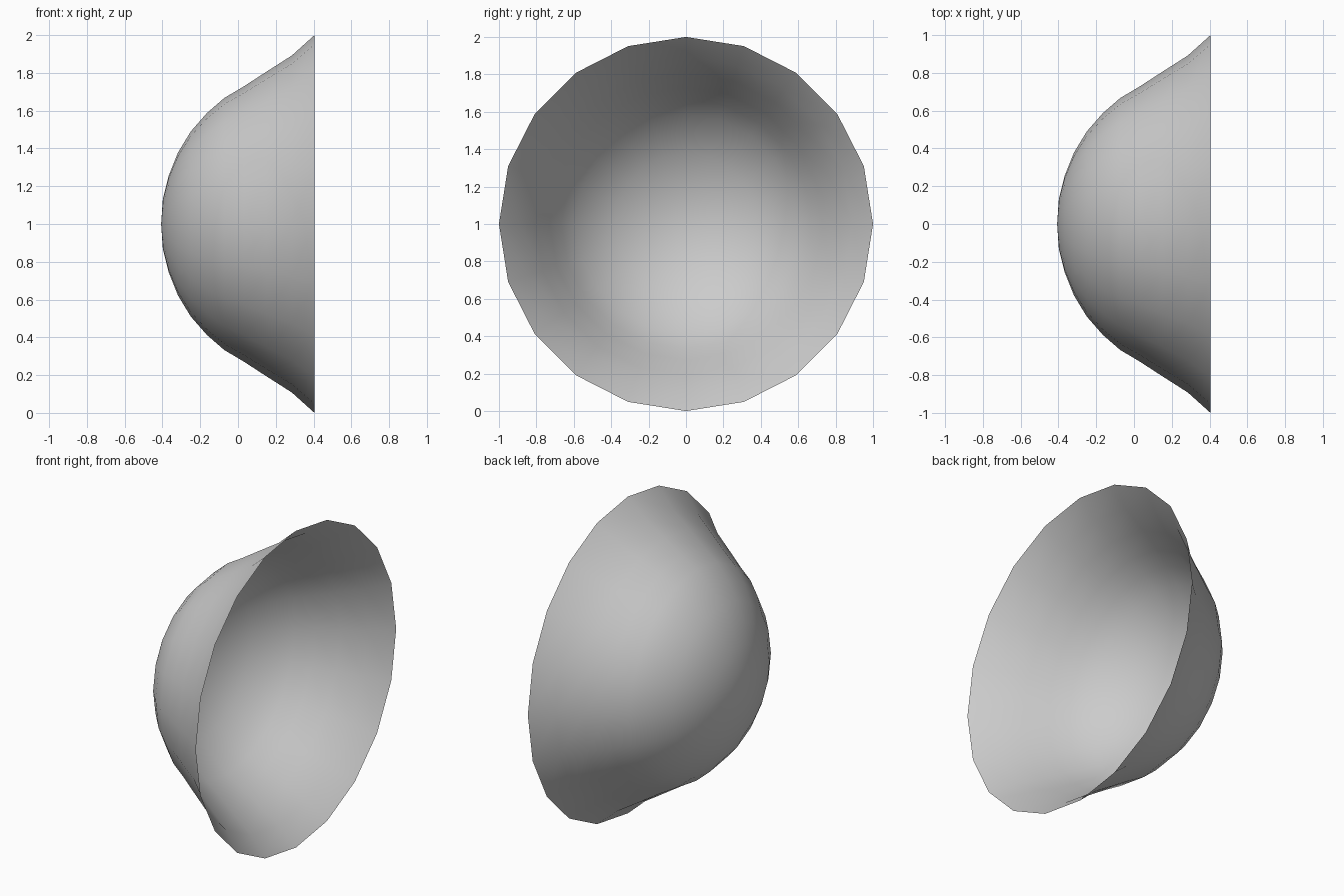
import bpy, bmesh, math

if "Cube" in bpy.data.objects:
    bpy.data.objects.remove(bpy.data.objects["Cube"])

SIDES = 20
# bowl profile from the closed end to the flared rim: (x, radius)
PROFILE = [(-0.398, 0.13), (-0.367, 0.255), (-0.318, 0.378), (-0.25, 0.49),
           (-0.164, 0.588), (-0.073, 0.667), (0.03, 0.728), (0.15, 0.806),
           (0.285, 0.892), (0.405, 1.0)]

bm = bmesh.new()


def ring(x, r):
    return [bm.verts.new((x, r * math.sin(2 * math.pi * i / SIDES),
                          1 + r * math.cos(2 * math.pi * i / SIDES)))
            for i in range(SIDES)]


# thin open shell turned about the x axis
rings = [ring(x, r) for x, r in PROFILE]
pole = bm.verts.new((-0.407, 0, 1))
for i in range(SIDES):
    j = (i + 1) % SIDES
    bm.faces.new((pole, rings[0][i], rings[0][j]))
    for a, b in zip(rings, rings[1:]):
        bm.faces.new((a[i], b[i], b[j], a[j]))

# point the normals outward (away from the open side)
bm.normal_update()
if sum(f.normal.x for f in bm.faces) > 0:
    bmesh.ops.reverse_faces(bm, faces=bm.faces[:])
for f in bm.faces:
    f.smooth = True

mesh = bpy.data.meshes.new("flared_bowl")
bm.to_mesh(mesh)
bm.free()
bpy.context.collection.objects.link(bpy.data.objects.new("flared_bowl", mesh))
